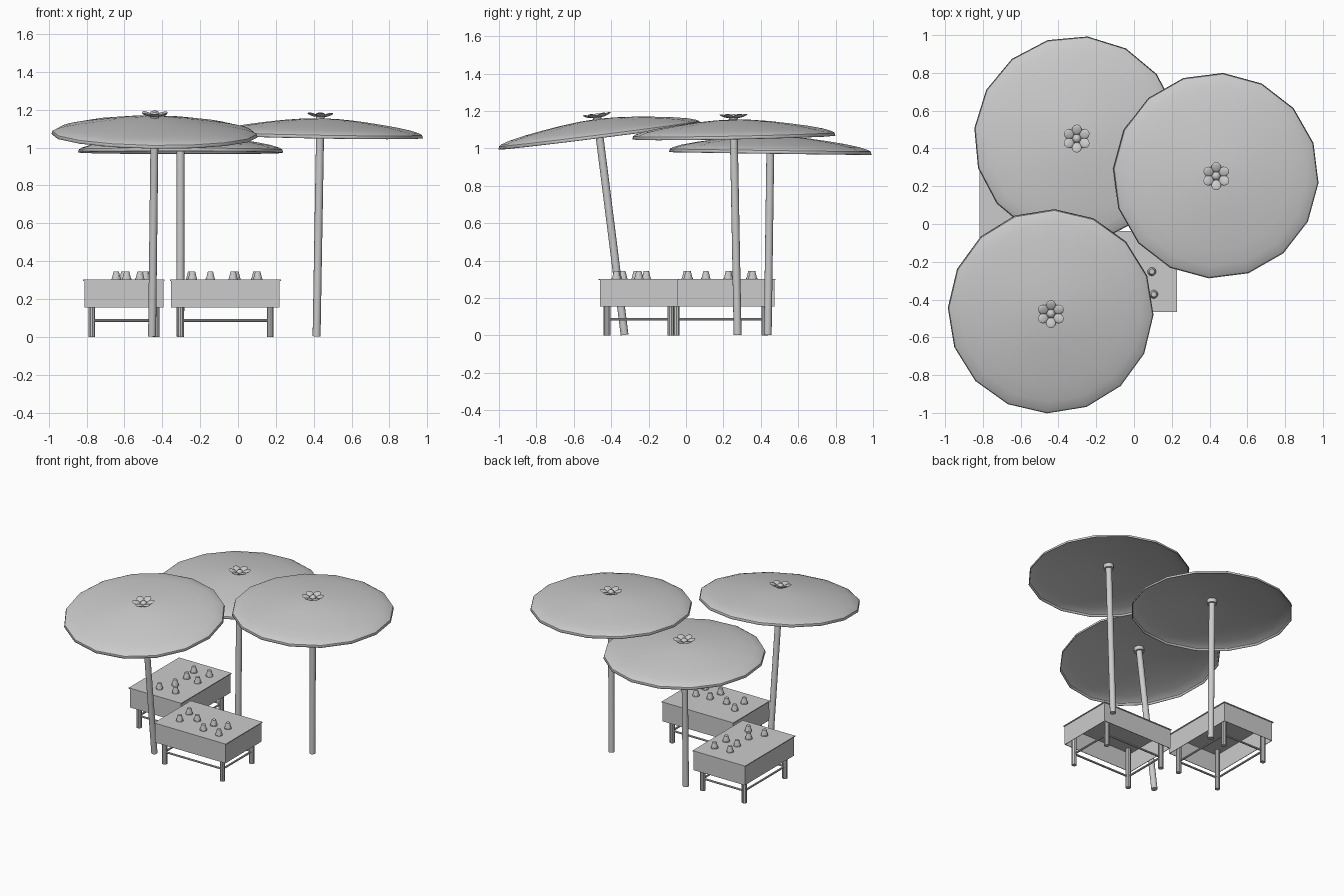
import bpy, bmesh, math
from mathutils import Vector, Matrix

if "Cube" in bpy.data.objects:
    bpy.data.objects.remove(bpy.data.objects["Cube"])

smooth = []


def make(name, bm, matrix=Matrix(), is_smooth=False):
    bmesh.ops.recalc_face_normals(bm, faces=bm.faces)
    me = bpy.data.meshes.new(name)
    bm.to_mesh(me)
    bm.free()
    ob = bpy.data.objects.new(name, me)
    bpy.context.collection.objects.link(ob)
    ob.matrix_world = matrix
    if is_smooth:
        smooth.append(ob)
    return ob


def rod(bm, a, b, r1, r2=None, n=8):
    """Capped cylinder or cone between two points."""
    a, b = Vector(a), Vector(b)
    q = (b - a).to_track_quat('Z', 'Y').to_matrix().to_4x4()
    bmesh.ops.create_cone(bm, cap_ends=True, segments=n, radius1=r1,
                          radius2=r1 if r2 is None else r2, depth=(b - a).length,
                          matrix=Matrix.Translation((a + b) / 2) @ q)


def lathe(bm, profile, n, phase=0):
    """Open surface of revolution around z; the first point is the apex."""
    apex = bm.verts.new((0, 0, profile[0][1]))
    rings = [[bm.verts.new((r * math.cos(phase + math.tau * i / n),
                            r * math.sin(phase + math.tau * i / n), z))
              for i in range(n)] for r, z in profile[1:]]
    for i in range(n):
        j = (i + 1) % n
        bm.faces.new((apex, rings[0][i], rings[0][j]))
        for p, q in zip(rings, rings[1:]):
            bm.faces.new((p[i], q[i], q[j], p[j]))


CANOPY = [(0, 0), (0.1, -0.004), (0.2, -0.013), (0.3, -0.026), (0.4, -0.041),
          (0.48, -0.057), (0.525, -0.071), (0.54, -0.08), (0.545, -0.096)]


def umbrella(tag, base, apex, phase):
    base, apex = Vector(base), Vector(apex)
    d = (apex - base).normalized()
    tilt = Vector((0, 0, 1)).rotation_difference(d).to_matrix().to_4x4()
    frame = Matrix.Translation(apex) @ tilt
    # Canopy
    bm = bmesh.new()
    lathe(bm, CANOPY, 16, math.radians(phase))
    ob = make(tag + "_canopy", bm, frame, True)
    mod = ob.modifiers.new("thickness", 'SOLIDIFY')
    mod.thickness = 0.005
    mod.offset = -1
    # Pole with a flat foot on the ground and a collar under the canopy
    bm = bmesh.new()
    rod(bm, base + d * 0.003, apex - d * 0.004, 0.021, n=16)
    rod(bm, apex - d * 0.035, apex - d * 0.005, 0.034, n=16)
    make(tag + "_pole", bm, is_smooth=True)
    # Flower finial: six upturned petals around a centre bud
    bm = bmesh.new()
    for i in range(6):
        m = (Matrix.Rotation(math.radians(30 + 60 * i), 4, 'Z')
             @ Matrix.Translation((0.047, 0, 0.018))
             @ Matrix.Rotation(math.radians(-18), 4, 'Y')
             @ Matrix.Diagonal((1, 0.9, 0.22, 1)))
        bmesh.ops.create_uvsphere(bm, u_segments=12, v_segments=6, radius=0.029, matrix=m)
    bmesh.ops.create_uvsphere(bm, u_segments=12, v_segments=6, radius=0.024,
                              matrix=Matrix.Translation((0, 0, 0.006)))
    make(tag + "_flower", bm, frame, True)


umbrella("front_umbrella", (-0.454, -0.328, 0), (-0.440, -0.474, 1.158), -2)
umbrella("right_umbrella", (0.415, 0.276, 0), (0.435, 0.254, 1.155), -4)
umbrella("back_umbrella", (-0.305, 0.437, 0), (-0.303, 0.452, 1.070), -6)

L, W = 0.587, 0.43
CUPS = [(0.11, 0.255), (0.12, 0.13), (0.215, 0.2), (0.335, 0.1),
        (0.35, 0.2), (0.455, 0.215), (0.465, 0.095)]


def table(tag, cx, cy, angle):
    frame = Matrix.Translation((cx, cy, 0)) @ Matrix.Rotation(math.radians(angle), 4, 'Z')
    # Thin top slab
    bm = bmesh.new()
    bmesh.ops.create_cube(bm, size=1, matrix=Matrix.Translation((0, 0, 0.299))
                          @ Matrix.Diagonal((L, W, 0.006, 1)))
    make(tag + "_top", bm, frame)
    # Skirt, open underneath
    bm = bmesh.new()
    bmesh.ops.create_cube(bm, size=1, matrix=Matrix.Translation((0, 0, 0.2265))
                          @ Matrix.Diagonal((L - 0.012, W - 0.012, 0.141, 1)))
    bm.normal_update()
    ends = [f for f in bm.faces if abs(f.normal.z) > 0.9]
    bmesh.ops.delete(bm, geom=ends, context='FACES_ONLY')
    ob = make(tag + "_skirt", bm, frame)
    mod = ob.modifiers.new("thickness", 'SOLIDIFY')
    mod.thickness = 0.005
    mod.offset = -1
    # Legs and the stretchers joining them
    bm = bmesh.new()
    x, y = L / 2 - 0.057, W / 2 - 0.045
    corners = [(-x, -y), (x, -y), (x, y), (-x, y)]
    for p, q in zip(corners, corners[1:] + corners[:1]):
        rod(bm, (*p, 0), (*p, 0.296), 0.018, n=10)
        rod(bm, (*p, 0.086), (*q, 0.086), 0.007)
    make(tag + "_legs", bm, frame, True)
    # Tapered cups with a small rolled lip at the base
    bm = bmesh.new()
    for u, v in CUPS:
        px, py = u - L / 2, v - W / 2
        rod(bm, (px, py, 0.302), (px, py, 0.308), 0.025, n=12)
        rod(bm, (px, py, 0.308), (px, py, 0.344), 0.023, 0.014, n=12)
    make(tag + "_cups", bm, frame)


table("front_table", -0.067, -0.252, 0)
table("left_table", -0.603, 0.185, 90)

# Smooth shading on the rounded parts
bpy.ops.object.select_all(action='DESELECT')
for ob in smooth:
    ob.select_set(True)
bpy.context.view_layer.objects.active = smooth[0]
bpy.ops.object.shade_smooth_by_angle(angle=math.radians(35))
